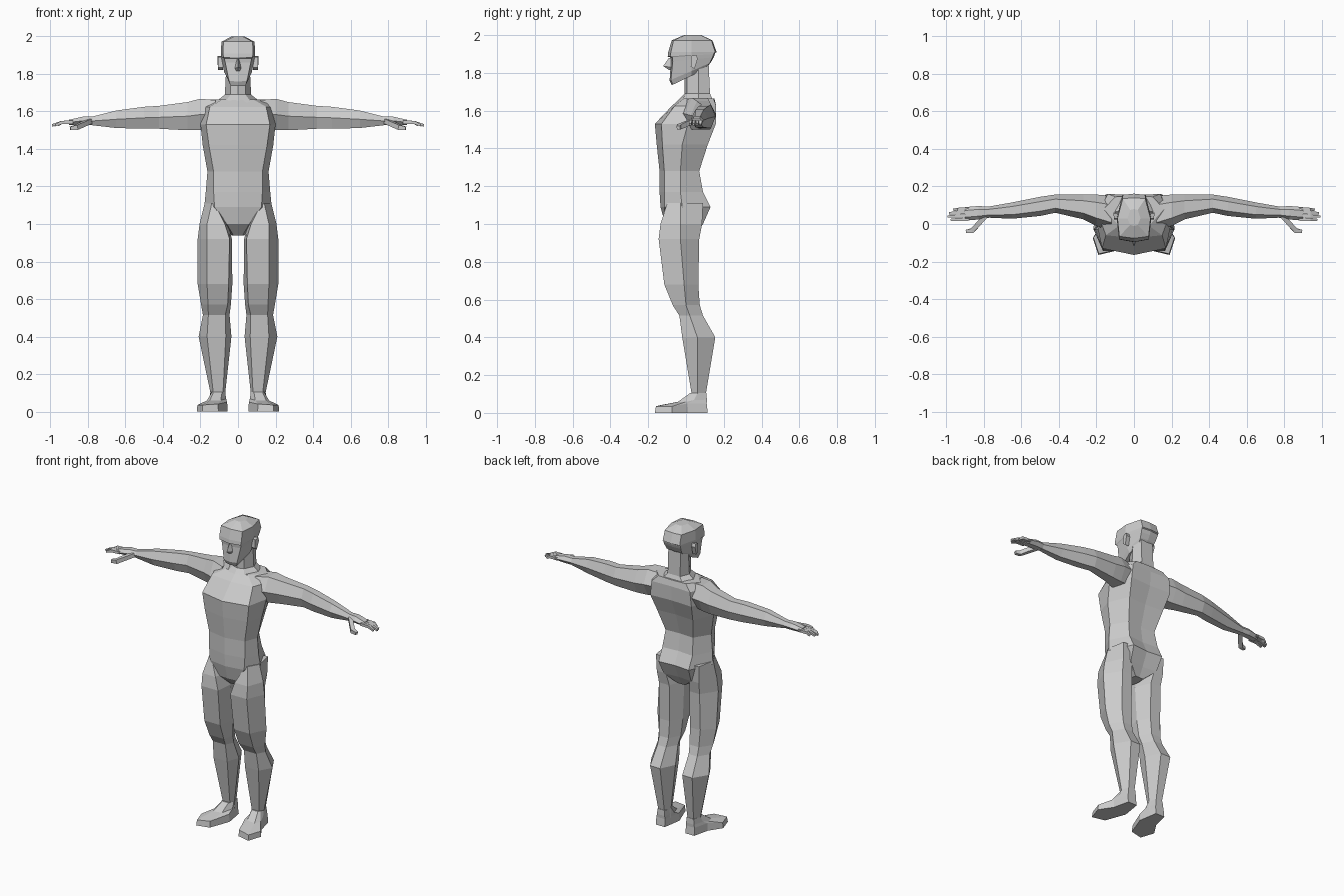
import bpy
from mathutils import Vector

skin = bpy.data.materials.new("plain_grey")
skin.diffuse_color = (0.6, 0.6, 0.6, 1)


def loft(name, rings, mirror=False):
    """Skin a list of equal-length point rings, cap both ends, optionally mirror across x."""
    n = len(rings[0])
    verts = [tuple(p) for r in rings for p in r]
    faces = [(i * n + j, i * n + (j + 1) % n, (i + 1) * n + (j + 1) % n, (i + 1) * n + j)
             for i in range(len(rings) - 1) for j in range(n)]
    faces += [tuple(reversed(range(n))), tuple(range(len(verts) - n, len(verts)))]
    mesh = bpy.data.meshes.new(name)
    mesh.from_pydata(verts, [], faces)
    mesh.materials.append(skin)
    obj = bpy.data.objects.new(name, mesh)
    bpy.context.collection.objects.link(obj)
    bpy.context.view_layer.objects.active = obj
    obj.select_set(True)
    bpy.ops.object.mode_set(mode='EDIT')
    bpy.ops.mesh.select_all(action='SELECT')
    bpy.ops.mesh.normals_make_consistent(inside=False)
    bpy.ops.object.mode_set(mode='OBJECT')
    obj.select_set(False)
    if mirror:
        obj.modifiers.new("other_side", 'MIRROR')
    return obj


def body_ring(z, yf, xf, yf1, xs, ys, xb, yb1, yb, tilt=0):
    """Eight-sided symmetric section: front centre, front corner, side, back corner, back centre."""
    half = [(xf, yf1), (xs, ys), (xb, yb1)]
    pts = [(0, yf)] + half + [(0, yb)] + [(-x, y) for x, y in reversed(half)]
    return [(x, y, z + tilt * (y - yf)) for x, y in pts]


# Torso from crotch to collar
loft("torso", [body_ring(*r) for r in (
    (0.94, -.05, .025, -.05, .035, 0, .03, .05, .05),
    (1.00, -.11, .06, -.105, .10, -.02, .10, .09, .08),
    (1.09, -.135, .125, -.115, .18, -.02, .11, .13, .12),
    (1.17, -.14, .13, -.115, .172, -.03, .11, .09, .08),
    (1.28, -.14, .13, -.115, .163, -.03, .10, .07, .065),
    (1.42, -.155, .155, -.125, .188, -.02, .13, .115, .105),
    (1.53, -.165, .17, -.13, .20, .01, .15, .158, .15),
    (1.625, -.075, .15, -.06, .19, .05, .14, .16, .155),
    (1.665, -.03, .08, -.01, .16, .08, .10, .145, .15))])

# Neck flaring into the shoulders
loft("neck", [body_ring(*r) for r in (
    (1.635, -.06, .08, -.045, .14, .07, .09, .152, .152),
    (1.69, -.008, .04, .005, .07, .065, .045, .127, .127),
    (1.85, -.008, .04, .005, .062, .065, .045, .12, .12))])

# Head with slanted jaw, eye recess, brow and flat crown
loft("head", [body_ring(*r) for r in (
    (1.735, -.075, .04, -.07, .06, .03, .045, .09, .10, .48),
    (1.76, -.087, .048, -.08, .074, .03, .055, .125, .13, .43),
    (1.86, -.08, .068, -.07, .086, .03, .06, .14, .147, .1),
    (1.882, -.082, .073, -.072, .09, .03, .062, .147, .154, .08),
    (1.886, -.097, .077, -.083, .091, .03, .062, .148, .155, .08),
    (1.91, -.094, .08, -.08, .092, .03, .062, .155, .162),
    (1.972, -.076, .078, -.066, .088, .03, .06, .135, .14),
    (2.0, -.01, .02, -.005, .035, .03, .02, .075, .08))])

# Nose wedge
loft("nose", [
    [(-.007, -.075, 1.88), (.007, -.075, 1.88), (0, -.09, 1.88)],
    [(-.017, -.08, 1.83), (.017, -.08, 1.83), (0, -.121, 1.836)],
    [(-.01, -.08, 1.815), (.01, -.08, 1.815), (0, -.09, 1.815)]])

# Ears
loft("ear", [[(x, .025, 1.835), (x, .045, 1.82), (x + .004, .062, 1.875),
              (x + .004, .055, 1.895), (x, .028, 1.89)] for x in (.08, .106)], True)


# Legs: six-sided sections from hip to ankle
def leg_ring(z, fi, fo, xi, xo, yf, ym, yb):
    mid = (fi + fo) / 2
    return [(fi, yf, z), (fo, yf, z), (xo, ym, z), (mid + .3 * (xo - mid) + .01, yb, z),
            (mid + .3 * (xi - mid) - .01, yb, z), (xi, ym, z)]


loft("leg", [leg_ring(*r) for r in (
    (1.11, .125, .14, .10, .178, -.10, -.03, .09),
    (1.00, .07, .165, .05, .205, -.135, -.03, .085),
    (0.92, .045, .165, .033, .215, -.145, -.03, .07),
    (0.68, .05, .165, .03, .215, -.115, -.01, .065),
    (0.57, .055, .16, .038, .197, -.07, 0, .073),
    (0.515, .068, .158, .045, .187, -.035, .02, .09),
    (0.40, .065, .165, .035, .21, -.02, .06, .155),
    (0.10, .08, .132, .068, .147, .03, .06, .105),
    (0.04, .08, .13, .068, .147, .025, .06, .11))], True)

# Feet: sole outline, upper edge, instep and ankle
sole = [(.075, .115), (.14, .115), (.165, .01), (.22, -.075), (.19, -.165), (.105, -.145), (.055, -.01)]
edge_z = (.05, .05, .05, .035, .035, .04, .05)
ankle = [(.08, .108), (.132, .108), (.147, .06), (.138, .035), (.13, .022), (.085, .022), (.068, .055)]
c = Vector((.13, -.02))
edge = [(*c.lerp(Vector(p), .96), z) for p, z in zip(sole, edge_z)]
instep = [(*Vector(s).lerp(Vector(a), .65), z) for s, a, z in
          zip(sole, ankle, (.07, .07, .068, .058, .058, .06, .068))]
loft("foot", [[(x, y, 0) for x, y in sole], edge, instep,
              [(x, y, .105) for x, y in ankle]], True)


# Arms and palms: six-sided sections along x
def arm_ring(x, zb, zt, yf, yb):
    zm, w = (zb + zt) / 2, (yb - yf) * .25
    return [(x, yf, zm), (x, yf + w, zt), (x, yb - w, zt), (x, yb, zm), (x, yb - w, zb), (x, yf + w, zb)]


loft("arm", [arm_ring(*r) for r in (
    (.12, 1.51, 1.66, -.04, .15),
    (.20, 1.50, 1.668, -.01, .157),
    (.27, 1.50, 1.65, .025, .157),
    (.42, 1.508, 1.63, .06, .157),
    (.50, 1.508, 1.625, .043, .145),
    (.65, 1.512, 1.605, .028, .115),
    (.78, 1.527, 1.572, .034, .092))], True)
loft("palm", [arm_ring(*r) for r in (
    (.77, 1.528, 1.572, .034, .092),
    (.83, 1.528, 1.572, .024, .096),
    (.90, 1.528, 1.556, .018, .09))], True)


# Fingers and thumb: small square tubes along a path
def digit(name, path, r):
    rings = []
    for i, p in enumerate(path):
        p = Vector(p)
        d = (Vector(path[min(i + 1, len(path) - 1)]) - Vector(path[max(i - 1, 0)])).normalized()
        side = d.cross(Vector((0, 0, 1))).normalized()
        up = side.cross(d)
        k = r * (.7 if i == len(path) - 1 else 1)
        rings.append([p + side * k * a + up * k * b for a, b in ((1, 1), (-1, 1), (-1, -1), (1, -1))])
    loft(name, rings, True)


for k, (y, tip) in enumerate(((.026, .975), (.044, .992), (.062, .985), (.08, .96))):
    digit(f"finger_{k + 1}", [(.88, y, 1.543), (.94, y - .002, 1.542), (tip, y - .004, 1.526)], .0085)
digit("thumb", [(.79, .045, 1.548), (.835, -.005, 1.528), (.862, -.035, 1.515), (.895, -.04, 1.51)], .013)
